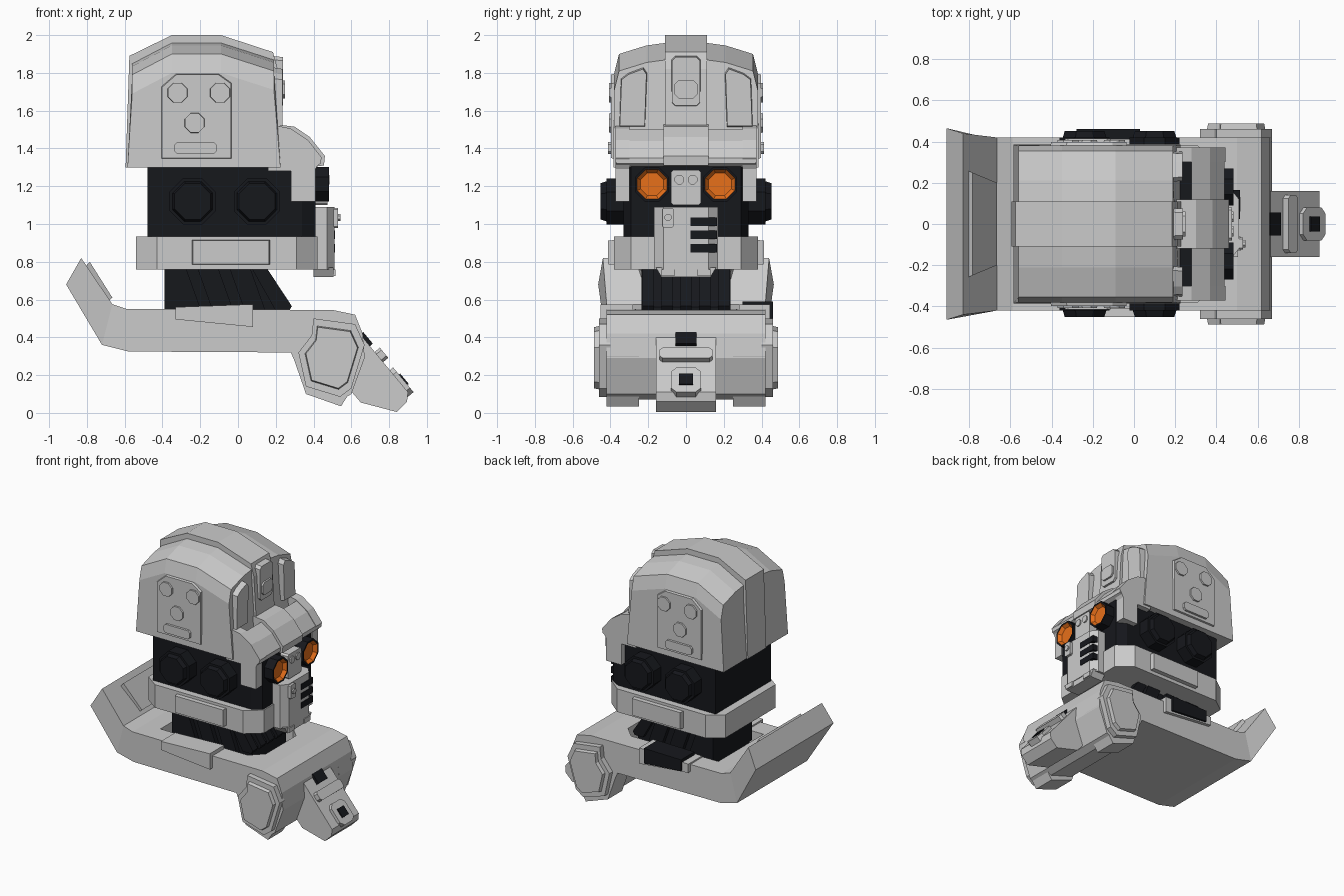
import bpy, bmesh, math
from mathutils import Vector

if "Cube" in bpy.data.objects:
    bpy.data.objects.remove(bpy.data.objects["Cube"])


def material(name, col):
    m = bpy.data.materials.new(name)
    m.diffuse_color = (*col, 1)
    m.use_nodes = True
    m.node_tree.nodes["Principled BSDF"].inputs["Base Color"].default_value = m.diffuse_color
    return m


BLACK = material("black", (0.008, 0.009, 0.012))
ORANGE = material("orange", (0.8, 0.16, 0.01))


def finish(name, bm, *mats):
    bmesh.ops.recalc_face_normals(bm, faces=bm.faces)
    me = bpy.data.meshes.new(name)
    bm.to_mesh(me)
    bm.free()
    for m in mats:
        if m:
            me.materials.append(m)
    o = bpy.data.objects.new(name, me)
    bpy.context.collection.objects.link(o)
    return o


def loft(name, rings, mat=None):
    """Join closed rings of 3D points, capped at both ends."""
    bm = bmesh.new()
    vs = [[bm.verts.new(p) for p in r] for r in rings]
    n = len(vs[0])
    for r, q in zip(vs, vs[1:]):
        for i in range(n):
            bm.faces.new((r[i], r[(i + 1) % n], q[(i + 1) % n], q[i]))
    bm.faces.new(vs[0])
    bm.faces.new(vs[-1])
    return finish(name, bm, mat)


PUT = {'x': lambda u, v, t: (t, u, v), 'y': lambda u, v, t: (u, t, v), 'z': lambda u, v, t: (u, v, t)}


def prism(name, pts, axis, a, b, mat=None, end=1.0):
    """Extrude a profile from a to b; end scales the profile at b."""
    cu = (min(p[0] for p in pts) + max(p[0] for p in pts)) / 2
    cv = (min(p[1] for p in pts) + max(p[1] for p in pts)) / 2
    far = [(cu + (u - cu) * end, cv + (v - cv) * end) for u, v in pts]
    f = PUT[axis]
    return loft(name, [[f(u, v, a) for u, v in pts], [f(u, v, b) for u, v in far]], mat)


def rect(u0, u1, v0, v1, c=0.0):
    if not c:
        return [(u0, v0), (u1, v0), (u1, v1), (u0, v1)]
    return [(u0 + c, v0), (u1 - c, v0), (u1, v0 + c), (u1, v1 - c),
            (u1 - c, v1), (u0 + c, v1), (u0, v1 - c), (u0, v0 + c)]


def octagon(u, v, r):
    return [(u + r * math.cos((i + .5) * math.pi / 4), v + r * math.sin((i + .5) * math.pi / 4)) for i in range(8)]


def sided(name, pts, a, b, mat=None, end=1.0):
    """A y-extruded part on both sides of the model."""
    for s, tag in ((-1, "right"), (1, "left")):
        prism(f"{name}_{tag}", pts, 'y', a * s, b * s, mat, end)


def faced(name, pts, a, b, mat=None, end=1.0):
    """An x-extruded part mirrored across y."""
    for s, tag in ((-1, "right"), (1, "left")):
        prism(f"{name}_{tag}", [(u * s, v) for u, v in pts], 'x', a, b, mat, end)


# helmet shell with faceted dome
rings = []
for xb, xt, top in ((-.585, -.56, 1.89), (-.36, -.35, 2.0), (-.09, -.09, 2.0), (.225, .19, 1.91)):
    half = [(.385, 1.30, xb), (.38, top - .20, xt), (.355, top - .10, xt), (.21, top - .055, xt), (.1, top - .04, xt)]
    rings.append([(x, y, z) for y, z, x in half] + [(x, -y, z) for y, z, x in reversed(half)])
loft("helmet_shell", rings)
prism("helmet_ridge", [(-.595, 1.30), (-.575, 1.89), (-.35, 2.0), (-.09, 2.0), (.185, 1.91), (.21, 1.82),
                       (.23, 1.5), (.23, 1.32)], 'y', -.11, .11)

# helmet side panels with round studs
sided("side_panel", [(-.41, 1.34), (-.03, 1.34), (-.03, 1.75), (-.10, 1.80), (-.33, 1.80), (-.41, 1.73)], .36, .397, end=.96)
for i, (x, z) in enumerate(((-.32, 1.695), (-.095, 1.695), (-.23, 1.535))):
    sided(f"panel_stud_{i}", octagon(x, z, .059), .38, .408, end=.93)
sided("panel_bar", rect(-.335, -.115, 1.37, 1.435, .015), .38, .414)

# helmet front panels
faced("front_panel", [(.215, 1.51), (.355, 1.51), (.345, 1.77), (.305, 1.80), (.225, 1.83), (.205, 1.80)], .18, .235, end=.94)
prism("front_badge", rect(-.078, .078, 1.62, 1.89, .02), 'x', .18, .237, end=.95)
prism("front_button", rect(-.06, .06, 1.665, 1.76, .02), 'x', .2, .25)

# brow visor
prism("brow_front", [(.28, 1.50), (.37, 1.44), (.44, 1.35), (.44, 1.32), (.40, 1.30), (.28, 1.30)], 'y', -.37, .37)
sided("brow_side", [(.16, 1.28), (.16, 1.53), (.28, 1.505), (.37, 1.445), (.445, 1.35), (.41, 1.29),
                    (.41, 1.12), (.28, 1.12), (.28, 1.28)], .30, .372)
prism("brow_center", [(.18, 1.32), (.18, 1.53), (.30, 1.515), (.38, 1.46), (.46, 1.36), (.455, 1.31), (.38, 1.30)],
      'y', -.12, .12)

# dark head core and ear drums
prism("head_core", [(-.48, -.33), (.34, -.33), (.41, -.29), (.41, .29), (.34, .33), (-.48, .33)], 'z', .92, 1.33, BLACK)
for i, x in enumerate((-.24, .10)):
    sided(f"ear_drum_{i}", octagon(x, 1.12, .132), .30, .42, BLACK)
    sided(f"ear_cap_{i}", octagon(x, 1.12, .115), .42, .452, BLACK, .9)

# eyes with recessed orange lens
for s, tag in ((-1, "right"), (1, "left")):
    bm = bmesh.new()
    ring = octagon(.18 * s, 1.21, .098)
    back = [bm.verts.new((.36, y, z)) for y, z in ring]
    front = [bm.verts.new((.483, y, z)) for y, z in ring]
    for i in range(8):
        bm.faces.new((back[i], back[(i + 1) % 8], front[(i + 1) % 8], front[i]))
    bm.faces.new(back[::-1])
    lens = bm.faces.new(front)
    bm.normal_update()
    bmesh.ops.inset_region(bm, faces=[lens], thickness=.013)
    sides = bmesh.ops.inset_region(bm, faces=[lens], thickness=.02, depth=-.025)["faces"]
    for f in sides + [lens]:
        f.material_index = 1
    finish("eye_" + tag, bm, BLACK, ORANGE)

# nose block
prism("nose", rect(-.08, .08, 1.10, 1.285, .012), 'x', .38, .475)
faced("nose_stud", octagon(.035, 1.235, .027), .46, .484)

# mouth guard with vents
prism("mouth_guard", [(-.17, -.0), (-.12, .04), (.12, .04), (.17, 0), (.17, -.14), (-.17, -.14)][::-1], 'z', .76, 1.09)
for o in (bpy.data.objects["mouth_guard"],):
    for v in o.data.vertices:          # turn the plan to face forward
        v.co = Vector((.47 + v.co.y, v.co.x, v.co.z))
prism("mouth_chin", [(-.16, .77), (-.13, .72), (.13, .72), (.16, .77)], 'x', .40, .505)
for i in range(3):
    z = .85 + i * .07
    prism(f"mouth_vent_{i}", rect(.025, .165, z, z + .045), 'x', .42, .514, BLACK)
prism("mouth_latch", rect(-.125, -.065, .98, 1.085, .008), 'x', .48, .53)
prism("mouth_knob", octagon(-.095, 1.035, .02), 'x', .5, .542)
faced("chin_clip", rect(.06, .13, .725, .76), .48, .517)

# jaw collar
prism("jaw_collar", [(-.54, -.30), (-.43, -.38), (.31, -.38), (.42, -.29), (.42, .29), (.31, .38), (-.43, .38), (-.54, .30)],
      'z', .76, .935)
sided("collar_plate", rect(-.245, .17, .785, .915), .37, .412, end=.97)

# neck with slanted ribs
prism("neck", [(-.39, .42), (.26, .42), (.26, .56), (.08, .78), (-.39, .78)], 'y', -.20, .20, BLACK)
for i, y in enumerate((-.2, -.1, 0, .1, .2)):
    prism(f"neck_rib_{i}", [(.07, .77), (.15, .77), (.285, .565), (.27, .54), (.20, .54)], 'y', y - .03, y + .03, BLACK)
for i in range(3):
    x = -.33 + i * .17
    sided(f"neck_piston_{i}", [(x - .06, .78), (x + .05, .78), (x + .15, .5), (x - .06 + .1 * (i > 0), .5)], .18, .235, BLACK)

# shoulder tray, hollowed around the neck
tray = prism("shoulder_tray", [(-.59, .55), (-.58, .325), (.28, .32), (.36, .13), (.55, .07), (.60, .10), (.67, .29),
                               (.66, .42), (.62, .52), (.50, .545)], 'y', -.42, .42)
cut = prism("tray_cutter", [(-.46, -.27), (.27, -.27), (.36, -.18), (.36, .18), (.27, .27), (-.46, .27)], 'z', .43, .8)
cut.hide_render = True
cut.hide_viewport = True
mod = tray.modifiers.new("hollow", 'BOOLEAN')
mod.operation = 'DIFFERENCE'
mod.object = cut

# raised back flap
section = lambda pts, y: [(x, y, z) for x, z in pts]
flap = [[(-.58, .325, .42), (-.59, .55, .42)], [(-.72, .36, .42), (-.665, .575, .42)], [(-.91, .68, .465), (-.83, .82, .44)]]
loft("back_flap", [[(a[0], -a[2], a[1]), (a[0], a[2], a[1]), (b[0], b[2], b[1]), (b[0], -b[2], b[1])] for a, b in flap])
loft("flap_pad", [[(-.81, -.26, .77), (-.81, .26, .77), (-.785, .25, .80), (-.785, -.25, .80)],
                  [(-.69, -.20, .59), (-.69, .20, .59), (-.665, .20, .61), (-.665, -.20, .61)]])

# side plates on the tray, framed dark insert on the left
plate = [(-.33, .495), (.08, .455), (.08, .575), (-.33, .56)]
prism("side_plate_right", plate, 'y', -.28, -.452)
prism("side_frame_left", plate, 'y', .28, .445)
prism("side_insert_left", [(-.28, .50), (.03, .475), (.03, .59), (-.28, .585)], 'y', .30, .46, BLACK)

# front shoulder pads with stepped shields
sided("shoulder_pad", [(.28, .33), (.36, .10), (.545, .035), (.60, .12), (.67, .30), (.66, .42), (.62, .52), (.36, .54)], .25, .42)
shield = [(.40, .50), (.62, .47), (.67, .36), (.60, .13), (.54, .085), (.36, .14), (.32, .32), (.39, .41)]
sided("shield_base", shield, .40, .46)
sided("shield_top", [(.50 + (x - .50) * .82, .29 + (z - .29) * .82) for x, z in shield], .45, .487, end=.95)

# front chest tab
prism("chest_tab", [(.60, .46), (.66, .40), (.90, .11), (.895, .06), (.84, .005), (.65, .055), (.56, .16)], 'y', -.16, .16)
slope = math.atan2(.77, .64)
for name, pts, t, h, mat in (("tab_slot", rect(-.04, .04, -.055, .055), .02, .02, BLACK),
                             ("tab_bar", rect(-.035, .035, -.14, .14, .015), .135, .035, None),
                             ("tab_socket", rect(-.085, .085, -.08, .08, .03), .31, .022, None),
                             ("tab_core", rect(-.035, .035, -.037, .037), .31, .03, BLACK)):
    o = prism(name, pts, 'z', -.03, h, mat)
    o.location = (.66 + .64 * t, 0, .40 - .77 * t)
    o.rotation_euler = (0, slope, 0)
